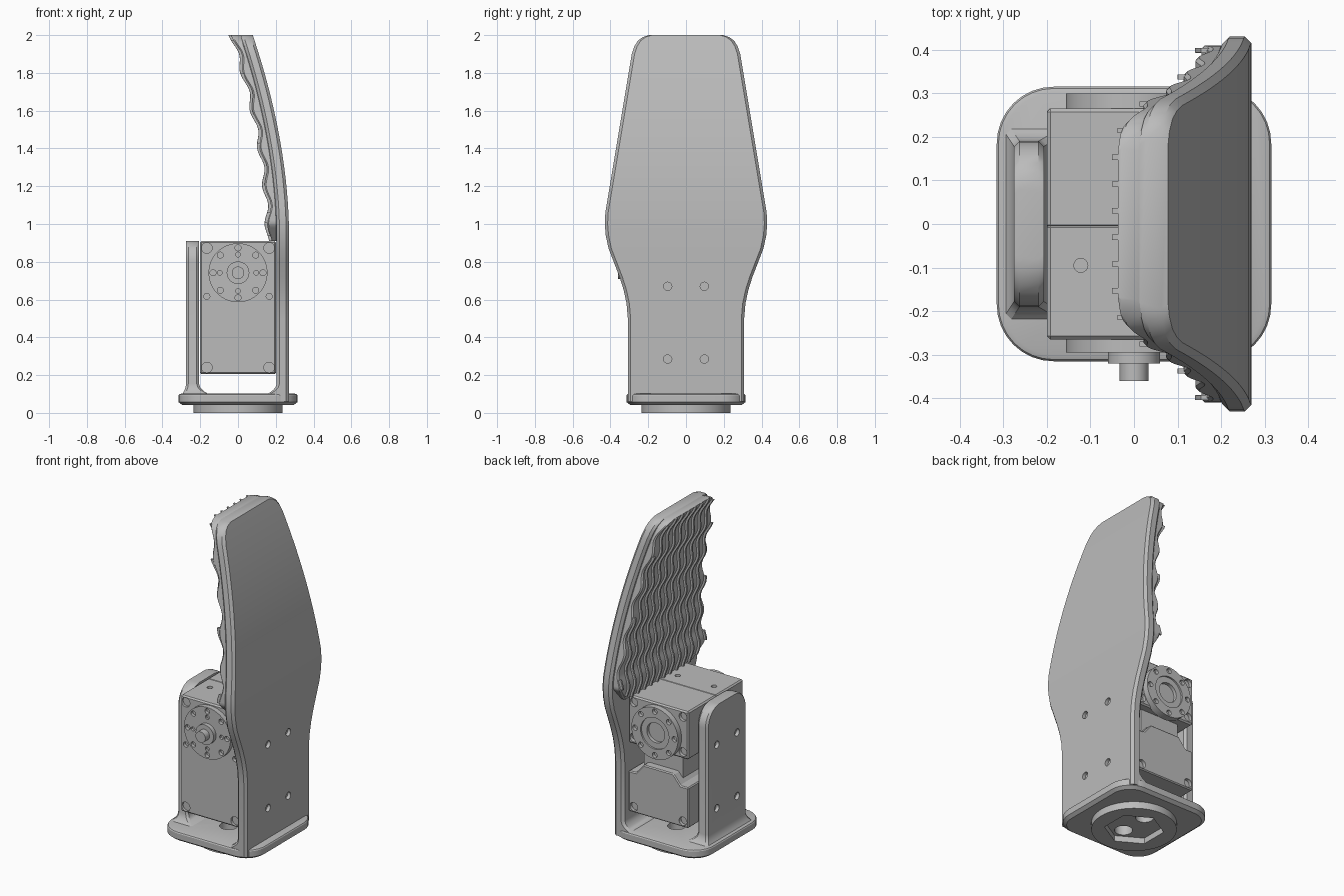
import bpy, bmesh, math
from mathutils import Matrix

if "Cube" in bpy.data.objects:
    bpy.data.objects.remove(bpy.data.objects["Cube"])

grey = bpy.data.materials.new("machined_grey")
grey.use_nodes = True
COLOR = (0.5, 0.5, 0.5, 1)
grey.diffuse_color = COLOR
grey.node_tree.nodes["Principled BSDF"].inputs["Base Color"].default_value = COLOR


def finish(name, bm):
    bmesh.ops.recalc_face_normals(bm, faces=bm.faces)
    mesh = bpy.data.meshes.new(name)
    bm.to_mesh(mesh)
    bm.free()
    obj = bpy.data.objects.new(name, mesh)
    bpy.context.collection.objects.link(obj)
    mesh.materials.append(grey)
    return obj


def add_rings(bm, rings):
    """Skin a stack of equal point rings and cap both ends."""
    rows = [[bm.verts.new(p) for p in ring] for ring in rings]
    n = len(rows[0])
    for a, b in zip(rows, rows[1:]):
        for i in range(n):
            j = (i + 1) % n
            bm.faces.new((a[i], a[j], b[j], b[i]))
    bm.faces.new(rows[0][::-1])
    bm.faces.new(rows[-1])


def slab_ring(z, x0, x1, w, c, y=0):
    """Upright slab section with chamfered corners."""
    return [(x0 + c, y - w, z), (x1 - c, y - w, z), (x1, y - w + c, z), (x1, y + w - c, z),
            (x1 - c, y + w, z), (x0 + c, y + w, z), (x0, y + w - c, z), (x0, y - w + c, z)]


def prism_y(bm, pts, y0, y1):
    add_rings(bm, [[(x, y, z) for x, z in pts] for y in (y0, y1)])


def add_cylinder(bm, axis, center, r0, depth, sides=32, r1=None):
    turn = {"x": Matrix.Rotation(math.pi / 2, 4, "Y"),
            "y": Matrix.Rotation(-math.pi / 2, 4, "X"), "z": Matrix()}[axis]
    bmesh.ops.create_cone(bm, cap_ends=True, segments=sides, radius1=r0,
                          radius2=r0 if r1 is None else r1, depth=depth,
                          matrix=Matrix.Translation(center) @ turn)


def modify(obj, kind, **settings):
    mod = obj.modifiers.new(kind.lower(), kind)
    for key, value in settings.items():
        setattr(mod, key, value)
    bpy.ops.object.select_all(action="DESELECT")
    obj.select_set(True)
    bpy.context.view_layer.objects.active = obj
    bpy.ops.object.modifier_apply(modifier=mod.name)


def drill(obj, holes):
    """Cut (axis, center, radius, depth, sides) holes one after another."""
    for axis, center, r, depth, sides in holes:
        bm = bmesh.new()
        add_cylinder(bm, axis, center, r, depth, sides)
        cutter = finish("hole_cutter", bm)
        cutter.hide_render = True
        modify(obj, "BOOLEAN", operation="DIFFERENCE", object=cutter, solver="EXACT")
        bpy.data.objects.remove(cutter)


def smooth(obj, degrees=30):
    bpy.ops.object.select_all(action="DESELECT")
    obj.select_set(True)
    bpy.context.view_layer.objects.active = obj
    bpy.ops.object.shade_smooth_by_angle(angle=math.radians(degrees))


# Paddle outline: half width by height, and the backward-curving outer face
WIDTHS = [(0.06, .308), (0.5, .308), (0.58, .315), (0.65, .33), (0.72, .352), (0.8, .383), (0.87, .41),
          (0.94, .425), (1.0, .43), (1.06, .427), (1.12, .417), (1.9, .287),
          (1.94, .274), (1.97, .255), (1.99, .228), (2.0, .195)]


def half_width(z):
    for (a, wa), (b, wb) in zip(WIDTHS, WIDTHS[1:]):
        if z <= b:
            return wa + (wb - wa) * (z - a) / (b - a)
    return WIDTHS[-1][1]


def outer_x(z):
    return 0.27 - 0.192 * max(0, (z - 0.95) / 1.05) ** 1.85


def foot(z):
    """Fillet where the upright plates meet the base."""
    t = max(0, 0.155 - z) / 0.055
    return 0.05 * min(1, t) ** 2


def corner(z, top, r):
    """Inset that rounds an upper corner of radius r."""
    d = max(0, z - (top - r))
    return r - math.sqrt(max(0, r * r - d * d))


# Curved paddle
heights = sorted({z for z, w in WIDTHS} | {0.1, 0.11, 0.12, 0.135, 0.155}
                 | {1.12 + 0.06 * i for i in range(13)})
bm = bmesh.new()
add_rings(bm, [slab_ring(z, outer_x(z) - 0.065 - foot(z), outer_x(z), half_width(z), 0.015)
               for z in heights])
paddle = finish("curved_paddle", bm)

# Opposite short upright plate
bm = bmesh.new()
zs = [0.08, 0.1, 0.11, 0.12, 0.135, 0.155, 0.8] + [0.8 + 0.11 * math.sin(math.pi * i / 16) for i in range(1, 9)]
add_rings(bm, [slab_ring(z, -0.275 - foot(z) * 0.4, -0.207 + foot(z),
                         0.19 + foot(z) * 0.6 - corner(z, 0.91, 0.11), 0.012) for z in zs])
plate = finish("short_plate", bm)

# Screw holes with screw heads sunk in them
for obj, x in ((paddle, 0.27), (plate, -0.275)):
    spots = [(y, z) for y in (-0.097, 0.097) for z in (0.285, 0.67)]
    drill(obj, [("x", (x, y, z), 0.022, 0.04, 20) for y, z in spots])
    smooth(obj)

# Wavy grip pad and its thin ribs
def grip_width(z):
    return min(half_width(z) - 0.02, 0.33 + (z - 0.91) * 0.9)


def grip_face(z, height):
    return outer_x(z) - 0.065 - height - 0.012 * math.cos(2 * math.pi * (z - 1.8) / 0.2)


steps = [0.91 + 1.09 * i / 80 for i in range(81)]
bm = bmesh.new()
add_rings(bm, [slab_ring(z, grip_face(z, 0.038), outer_x(z) - 0.06, grip_width(z), 0.008) for z in steps])
smooth(finish("wavy_grip_pad", bm))
bm = bmesh.new()
for i in range(14):
    y = 0.0613 * (i - 6.5)
    run = [z for z in steps if abs(y) < grip_width(z) - 0.008]
    if len(run) > 2:
        add_rings(bm, [slab_ring(z, grip_face(z, 0.052), grip_face(z, 0.03), 0.006, 0.001, y) for z in run])
smooth(finish("grip_ribs", bm))

# Base plate with rounded corners
def rounded_square(half, r, z):
    pts = []
    for q, (sx, sy) in enumerate(((1, 1), (-1, 1), (-1, -1), (1, -1))):
        for k in range(9):
            a = math.pi / 2 * (q + k / 8)
            pts.append((sx * (half - r) + r * math.cos(a), sy * (half - r) + r * math.sin(a), z))
    return pts


bm = bmesh.new()
add_rings(bm, [rounded_square(0.315 - d, 0.13 - d, z)
               for z, d in ((0.042, 0.02), (0.057, 0), (0.092, 0), (0.098, 0.004), (0.102, 0.015))])
base = finish("base_plate", bm)
holes = [("z", (0, y, 0.08), 0.05, 0.3, 24) for y in (-0.09, 0.09)]
drill(base, holes)
smooth(base)

# Round mounting boss with a hexagonal socket
bm = bmesh.new()
add_cylinder(bm, "z", (0, 0, 0.0225), 0.235, 0.045, 64)
boss = finish("mounting_boss", bm)
drill(boss, [("z", (0, 0, 0), 0.165, 0.07, 6)] + holes)
smooth(boss)

# Motor housing: front half, upper rear block and tabbed lower rear block
bm = bmesh.new()
prism_y(bm, [(-.2, .205), (.2, .205), (.2, .91), (-.2, .91)], -0.265, 0.0)
housing = finish("motor_front_housing", bm)
modify(housing, "BEVEL", width=0.008, segments=1)
screws = []
for x in (-0.165, 0.165):
    screws += [("y", (x, -0.265, z), 0.028, 0.03, 20) for z in (0.24, 0.873)]
    screws += [("y", (x, -0.265, 0.617), 0.016, 0.04, 16)]
drill(housing, screws + [("z", (x, -0.095, 0.91), 0.016, 0.05, 16) for x in (-0.122, 0.122)])

bm = bmesh.new()
prism_y(bm, [(-.2, .62), (.2, .62), (.2, .91), (-.2, .91)], -0.01, 0.265)
upper = finish("motor_upper_rear", bm)
modify(upper, "BEVEL", width=0.008, segments=1)
drill(upper, [("y", (x, 0.265, z), 0.026, 0.04, 20) for x in (-0.165, 0.165) for z in (0.66, 0.873)])

bm = bmesh.new()
prism_y(bm, [(-.2, .205), (.2, .205), (.2, .45), (.15, .45), (.1, .51),
             (-.1, .51), (-.15, .45), (-.2, .45)], -0.01, 0.265)
lower = finish("motor_lower_rear", bm)
modify(lower, "BEVEL", width=0.006, segments=1)
drill(lower, [("y", (x, 0.265, 0.24), 0.026, 0.04, 20) for x in (-0.165, 0.165)])

bm = bmesh.new()
prism_y(bm, [(-.13, .44), (.13, .44), (.13, .63), (-.13, .63)], -0.01, 0.215)
finish("motor_neck", bm)

# Drive horn in front and idler horn behind, each with a ring of holes
AXIS_Z = 0.742
for name, side, face in (("drive_horn", -1, 0.295), ("idler_horn", 1, 0.3)):
    bm = bmesh.new()
    add_cylinder(bm, "y", (0, side * (face + 0.255) / 2, AXIS_Z), 0.156, face - 0.255, 64)
    horn = finish(name, bm)
    cuts = []
    for k in range(8):
        a = k * math.pi / 4
        cuts.append(("y", (0.132 * math.cos(a), side * face, AXIS_Z + 0.132 * math.sin(a)), 0.016, 0.04, 16))
        if side < 0 and k % 2 == 0:
            cuts.append(("y", (0.096 * math.cos(a), side * face, AXIS_Z + 0.096 * math.sin(a)), 0.013, 0.03, 12))
    if side > 0:
        cuts += [("y", (0, face, AXIS_Z), 0.095, 0.02, 40), ("y", (0, face, AXIS_Z), 0.06, 0.06, 32)]
    drill(horn, cuts)
    smooth(horn)

# Output hub and pin
bm = bmesh.new()
add_cylinder(bm, "y", (0, -0.302, AXIS_Z), 0.06, 0.036)
add_cylinder(bm, "y", (0, -0.335, AXIS_Z), 0.033, 0.05)
smooth(finish("output_hub", bm))
